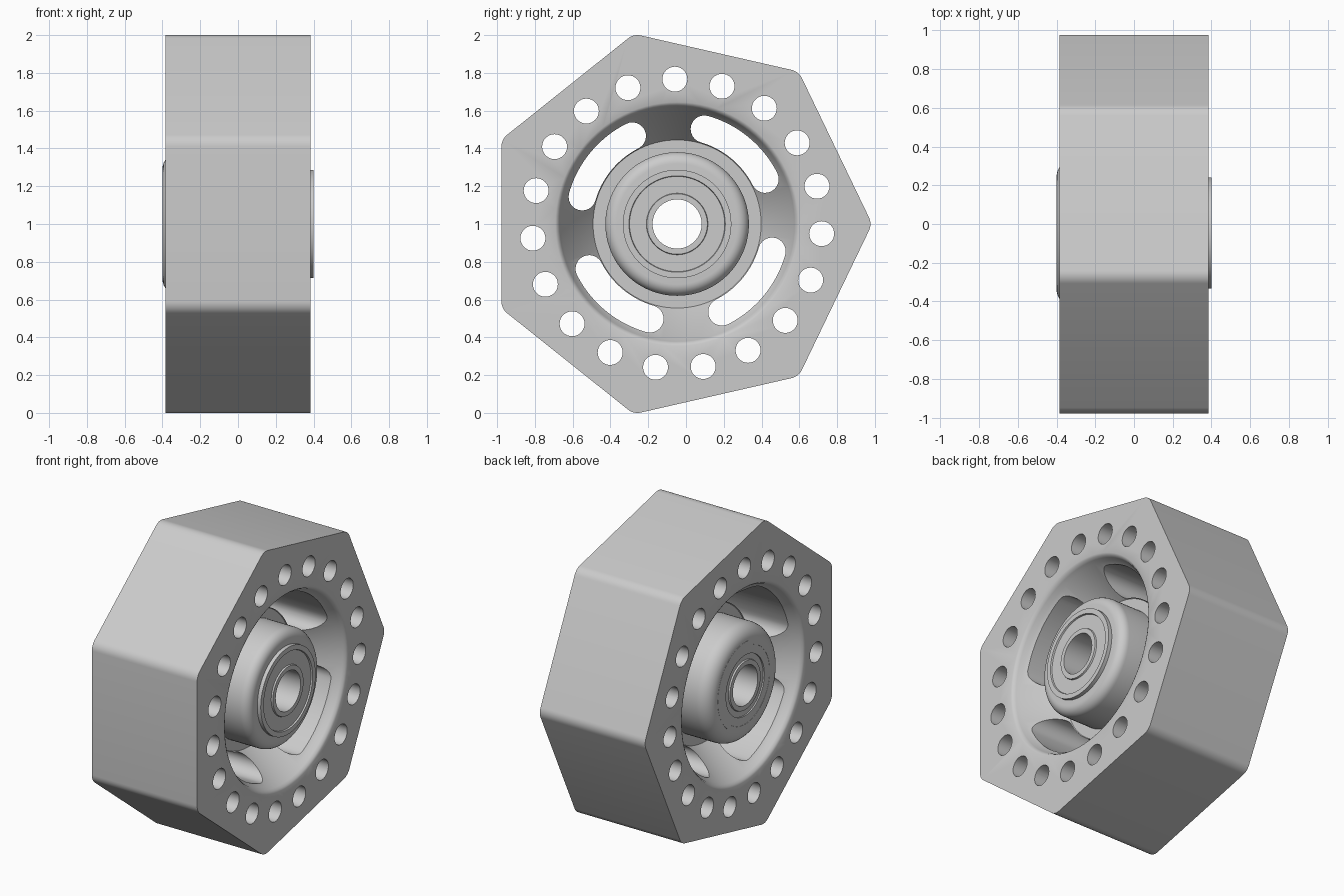
import bpy, bmesh
from math import sin, cos, pi, radians

if "Cube" in bpy.data.objects:
    bpy.data.objects.remove(bpy.data.objects["Cube"], do_unlink=True)

CY, CZ = -0.047, 1.0      # wheel axis, running along x
HALF = 0.385              # half width of the wheel

grey = bpy.data.materials.new("light_grey")
grey.use_nodes = True
colour = (0.6, 0.6, 0.6, 1)
grey.diffuse_color = colour
grey.node_tree.nodes["Principled BSDF"].inputs["Base Color"].default_value = colour


def polar(r, a, centre=(0, 0)):
    return centre[0] + r * cos(a), centre[1] + r * sin(a)


def arc(r, start, end, steps, centre=(0, 0)):
    return [polar(r, start + (end - start) * i / steps, centre) for i in range(steps + 1)]


def circle(r, steps, centre=(0, 0)):
    return arc(r, 0, 2 * pi, steps, centre)[:-1]


def finish(bm, name):
    bmesh.ops.remove_doubles(bm, verts=bm.verts, dist=1e-5)
    bmesh.ops.recalc_face_normals(bm, faces=bm.faces)
    mesh = bpy.data.meshes.new(name)
    bm.to_mesh(mesh)
    bm.free()
    mesh.materials.append(grey)
    obj = bpy.data.objects.new(name, mesh)
    obj.location = (0, CY, CZ)
    bpy.context.collection.objects.link(obj)
    return obj


def prisms(name, outlines, half):
    """Extrude closed (y, z) outlines along x."""
    bm = bmesh.new()
    for outline in outlines:
        face = bm.faces.new([bm.verts.new((-half, y, z)) for y, z in outline])
        new = bmesh.ops.extrude_face_region(bm, geom=[face])["geom"]
        moved = [g for g in new if isinstance(g, bmesh.types.BMVert)]
        bmesh.ops.translate(bm, verts=moved, vec=(2 * half, 0, 0))
    return finish(bm, name)


def lathe(name, profile, steps=96):
    """Turn a closed (x, radius) profile about the x axis."""
    bm = bmesh.new()
    verts = [bm.verts.new((x, r, 0)) for x, r in profile]
    edges = [bm.edges.new((v, verts[i - 1])) for i, v in enumerate(verts)]
    bmesh.ops.spin(bm, geom=verts + edges, cent=(0, 0, 0), axis=(1, 0, 0),
                   angle=2 * pi, steps=steps)
    return finish(bm, name)


def activate(obj):
    bpy.ops.object.select_all(action="DESELECT")
    obj.select_set(True)
    bpy.context.view_layer.objects.active = obj


def cut(obj, cutter):
    mod = obj.modifiers.new("cut", "BOOLEAN")
    mod.operation, mod.solver, mod.object = "DIFFERENCE", "EXACT", cutter
    activate(obj)
    bpy.ops.object.modifier_apply(modifier=mod.name)
    bpy.data.objects.remove(cutter, do_unlink=True)


def smooth(obj):
    activate(obj)
    bpy.ops.object.shade_smooth_by_angle(angle=radians(32))


# Seven-sided wheel body with rounded corners
fillet = 0.08
outline = []
for k in range(7):
    a = 2 * pi * k / 7
    corner = polar(1.0325 - fillet / cos(pi / 7), a)
    outline += arc(fillet, a - pi / 7, a + pi / 7, 6, corner)
body = prisms("wheel_body", [outline], HALF)

# Dished recess on both sides
dish = [(0.5, 0.05), (0.5, 0.645), (HALF, 0.645), (0.378, 0.632), (0.362, 0.622),
        (0.335, 0.612), (0.11, 0.445), (0.11, 0.05)]
for side in (1, -1):
    cut(body, lathe("dish_cutter", [(side * x, r) for x, r in dish]))

# Centre opening and ring of round holes
holes = [circle(0.25, 64)]
for k in range(19):
    holes.append(circle(0.066, 32, polar(0.767, radians(90.9) + 2 * pi * k / 19)))
cut(body, prisms("hole_cutter", holes, 0.6))

# Four curved slots through the web
inner, outer, sweep = 0.45, 0.595, radians(23.5)
mid, cap = (inner + outer) / 2, (outer - inner) / 2
slots = []
for k in range(4):
    a = radians(50.5) + k * pi / 2
    lo, hi = a - sweep, a + sweep
    slots.append(arc(outer, lo, hi, 24)
                 + arc(cap, hi, hi + pi, 12, polar(mid, hi))[1:-1]
                 + arc(inner, hi, lo, 24)
                 + arc(cap, lo + pi, lo + 2 * pi, 12, polar(mid, lo))[1:-1])
cut(body, prisms("slot_cutter", slots, 0.6))
smooth(body)

# Hub: rounded barrel with a wider collar in the middle
right_round = arc(0.06, pi / 2, 0, 8, (0.315, 0.32))
left_round = arc(0.09, pi, pi / 2, 8, (-0.31, 0.29))
hub = lathe("hub", [(-0.4, 0.2)] + left_round
            + [(-0.112, 0.38), (-0.112, 0.445), (0.112, 0.445), (0.112, 0.38)]
            + [(x, r) for x, r in right_round] + [(0.375, 0.2)])
smooth(hub)

# Bearing: outer race, recessed shield and inner race on each side
half_face = [(0.4, 0.13), (0.4, 0.16), (0.39, 0.163), (0.39, 0.252), (0.4, 0.255), (0.4, 0.287)]
bearing = lathe("bearing", half_face + [(-x - 0.001, r) for x, r in reversed(half_face)])
smooth(bearing)
